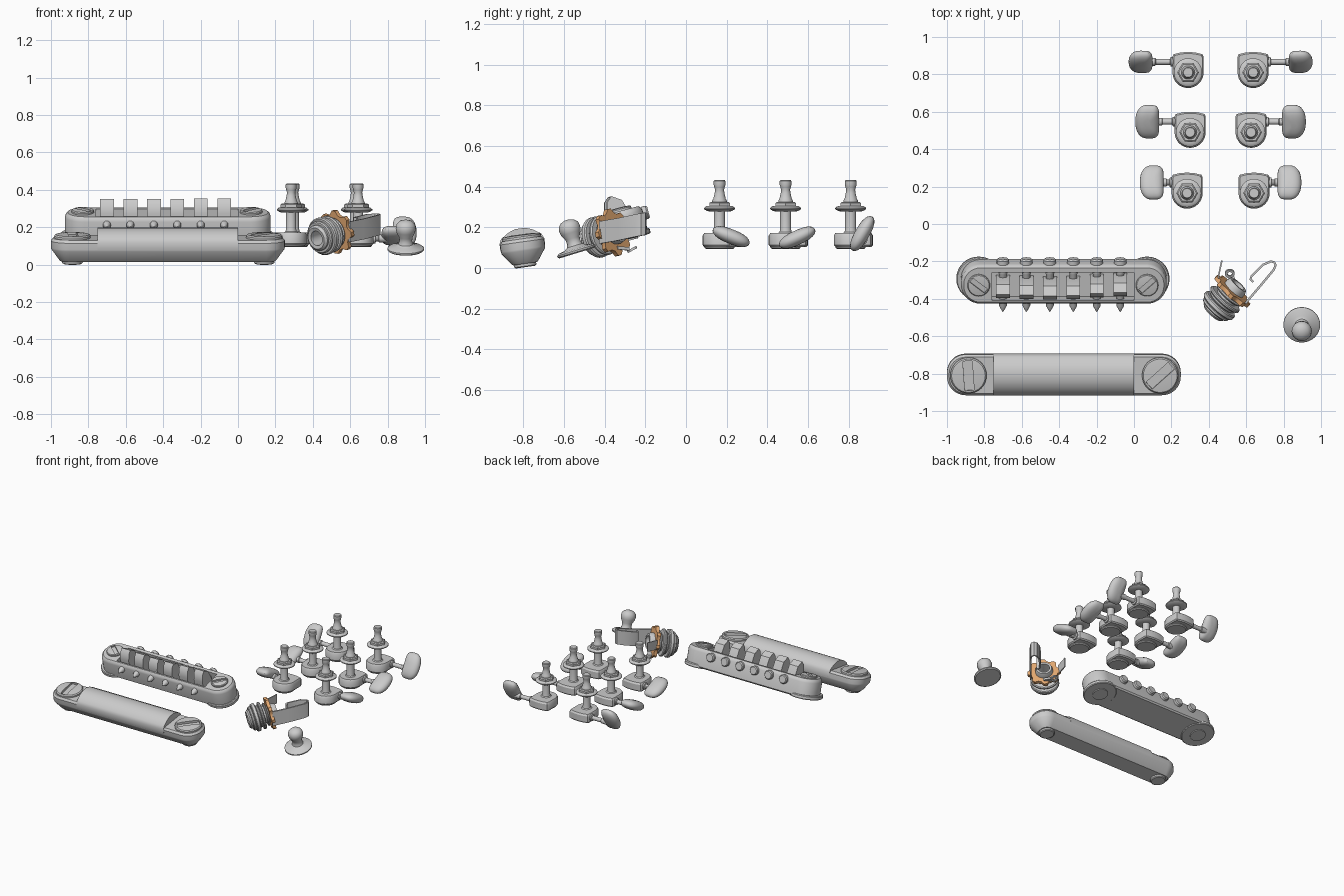
import bpy, bmesh
from math import sin, cos, pi, radians, copysign
from mathutils import Matrix, Vector

if "Cube" in bpy.data.objects:
    bpy.data.objects.remove(bpy.data.objects["Cube"])

T = Matrix.Translation


def loft(name, loops, M=Matrix(), ring=False):
    """Skin equal-length vertex loops; cap the ends, or close into a ring."""
    bm = bmesh.new()
    rows = [[bm.verts.new(M @ Vector(p)) for p in lp] for lp in loops]
    pairs = list(zip(rows, rows[1:])) + ([(rows[-1], rows[0])] if ring else [])
    for a, b in pairs:
        for i in range(len(a)):
            j = (i + 1) % len(a)
            bm.faces.new((a[i], a[j], b[j], b[i]))
    if not ring:
        bm.faces.new(rows[0])
        bm.faces.new(rows[-1])
    bmesh.ops.recalc_face_normals(bm, faces=bm.faces)
    me = bpy.data.meshes.new(name)
    bm.to_mesh(me)
    bm.free()
    ob = bpy.data.objects.new(name, me)
    bpy.context.collection.objects.link(ob)
    return ob


def circle(r, z, n=32, ph=0):
    return [(r * cos(2 * pi * i / n + ph), r * sin(2 * pi * i / n + ph), z) for i in range(n)]


def lathe(name, prof, M=Matrix(), n=32, ring=False):
    return loft(name, [circle(r, z, n) for r, z in prof], M, ring)


def rrect(hx, hy, r, z, k=8):
    pts = []
    for q, (sx, sy) in enumerate([(1, 1), (-1, 1), (-1, -1), (1, -1)]):
        for i in range(k + 1):
            a = (q + i / k) * pi / 2
            pts.append((sx * (hx - r) + r * cos(a), sy * (hy - r) + r * sin(a), z))
    return pts


def slab(name, hx, hy, r, layers, M):
    return loft(name, [rrect(hx - d, hy - d, max(r - d, .005), z) for z, d in layers], M)


def extrude_x(name, prof, x0, x1, M):
    return loft(name, [[(x, y, z) for y, z in prof] for x in (x0, x1)], M)


def box(name, x, y, z, M):
    return extrude_x(name, [(y[0], z[0]), (y[1], z[0]), (y[1], z[1]), (y[0], z[1])], *x, M)


def cut(ob, cutter):
    cutter.hide_render = True
    m = ob.modifiers.new("cut", 'BOOLEAN')
    m.operation, m.object, m.solver = 'DIFFERENCE', cutter, 'EXACT'
    bpy.context.view_layer.objects.active = ob
    bpy.ops.object.modifier_apply(modifier=m.name)
    bpy.data.objects.remove(cutter)


def slotted(name, r, h, slot_w, ang, M):
    ob = lathe(name, [(r, -.02), (r, h * .6), (r * .93, h), (r * .5, h * 1.25)], M)
    cut(ob, box("cutter", (-r * .82, r * .82), (-slot_w, slot_w), (h * .3, 1),
                M @ Matrix.Rotation(radians(ang), 4, 'Z')))


def strip(name, path, width, th=.006):
    """Bent sheet-metal strip, standing on edge along a path."""
    P = [Vector(p) for p in path]
    loops = []
    for i, p in enumerate(P):
        d = (P[min(i + 1, len(P) - 1)] - P[max(i - 1, 0)]).normalized()
        n = Vector((-d.y, d.x, 0)).normalized() * th
        w = Vector((0, 0, width))
        loops.append([p + n + w, p - n + w, p - n - w, p + n - w])
    return loft(name, loops)


# Tailpiece: body, raised bar, slotted studs
tp = T((-.375, -.79, .01)) @ Matrix.Rotation(radians(8), 4, 'X')
slab("tailpiece_body", .625, .11, .1,
     [(.012, .05), (.02, .042), (.075, .002), (.085, 0), (.12, 0), (.135, .012)], tp)
half = [(.065, .025), (.108, .078), (.111, .09), (.111, .125), (.1, .148), (.06, .174), (.025, .187)]
extrude_x("tailpiece_bar", half + [(-y, z) for y, z in reversed(half)], -.375, .375, tp)
for side, x, ang in (("left", -.51, 94), ("right", .515, 42)):
    M = tp @ T((x, 0, .135))
    slotted("tailpiece_screw_" + side, .097, .018, .025, ang, M)
    lathe("tailpiece_stud_" + side, [(.055, .03), (.055, 0), (.048, -.005)], tp @ T((x, 0, 0)))

# Bridge: body with a trough, end flanges, slotted screws
br = T((-.375, -.29, .145)) @ Matrix.Rotation(radians(15), 4, 'X')
body = slab("bridge_body", .55, .11, .105,
            [(0, .01), (.01, 0), (.115, 0), (.13, .005), (.14, .015)], br)
cut(body, box("cutter", (-.385, .375), (-.085, .07), (.06, .3), br))
for side, x, ang in (("left", -.455, -38), ("right", .445, 42)):
    lathe("bridge_flange_" + side, [(.115, -.005), (.12, 0), (.12, .018), (.115, .024)], br @ T((x, 0, 0)))
    lathe("bridge_foot_" + side, [(.055, .01), (.055, -.012)], br @ T((x, 0, 0)))
    slotted("bridge_screw_" + side, .06, .014, .014, ang, br @ T((x, 0, .14)))

# Saddles with their adjusting screws
for i in range(6):
    x = -.326 + .1255 * i
    off = (0, -.004, -.008, -.006, .004, .01)[i]
    prof = [(-.07, .06), (-.07, .15), (-.055, .2), (-.03, .222), (.015, .19), (.035, .12), (.035, .06)]
    extrude_x(f"saddle_{i + 1}", [(y + off, z) for y, z in prof], x - .037, x + .037, br)
    M = br @ T((x, 0, .1)) @ Matrix.Rotation(-pi / 2, 4, 'X')
    lathe(f"saddle_screw_{i + 1}", [(.003, -.158), (.021, -.125), (.021, .05), (.024, .055), (.024, .065),
                                    (.018, .07), (.018, .105), (.033, .106), (.033, .128), (.027, .136)], M, 16)

# Output jack: sleeve, washers, contact plate, springs
axis = Vector((.66, .72, .22)).normalized()
jk = T((.42, -.475, .14)) @ axis.to_track_quat('Z', 'Y').to_matrix().to_4x4()
lathe("jack_sleeve", [(.04, .21), (.04, 0), (.058, -.004), (.07, .008), (.07, .025), (.062, .03),
                      (.062, .19), (.055, .21)], jk, ring=True)
for i, (r, t, h) in enumerate([(.088, .018, .022), (.102, .04, .03), (.08, .07, .02), (.1, .09, .02),
                               (.085, .125, .015)]):
    lathe(f"jack_washer_{i + 1}", [(.05, t), (r - .006, t), (r, t + .006), (r, t + h - .006),
                                   (r - .006, t + h), (.05, t + h)], jk, ring=True)


def gear(z):
    return [((.118 if i % 4 < 2 else .098) * cos(2 * pi * i / 32),
             (.118 if i % 4 < 2 else .098) * sin(2 * pi * i / 32), z) for i in range(32)]


plate = loft("jack_contact_plate", [circle(.055, .148), gear(.148), gear(.172), circle(.055, .172)], jk, True)
mat = bpy.data.materials.new("copper_orange")
mat.diffuse_color = (.78, .4, .17, 1)
mat.use_nodes = True
mat.node_tree.nodes["Principled BSDF"].inputs["Base Color"].default_value = mat.diffuse_color
plate.data.materials.append(mat)
strip("jack_long_spring", [(.595, -.425, .175), (.67, -.337, .19), (.747, -.245, .21), (.757, -.22, .215),
                           (.75, -.205, .218), (.732, -.2, .218), (.69, -.218, .215), (.628, -.28, .2),
                           (.623, -.295, .198), (.637, -.31, .195)], .055)
strip("jack_short_spring", [(.45, -.29, .2), (.46, -.24, .205), (.47, -.195, .21)], .035, .004)
strip("jack_lug_arm", [(.54, -.34, .1), (.518, -.285, .095)], .008, .018)
lathe("jack_lug", [(.012, -.006), (.026, -.006), (.026, .006), (.012, .006)],
      T((.512, -.265, .092)) @ Matrix.Rotation(.5, 4, 'X'), 20, True)

# Strap button
lathe("strap_button", [(.09, -.004), (.098, .002), (.098, .01), (.088, .018), (.055, .024), (.04, .034),
                       (.034, .05), (.036, .072), (.05, .1), (.054, .122), (.049, .143), (.035, .158),
                       (.012, .166)], T((.897, -.537, .078)) @ Matrix.Rotation(radians(17), 4, 'X'))


# Tuners: a mirrored pair per row
def housing_outline(k, z):
    pts = [(.083 * cos(a), .083 * sin(a)) for a in [pi + pi * i / 16 for i in range(17)]]
    pts += [(.083, .085), (.077, .098), (.04, .107), (0, .11), (-.04, .107), (-.077, .098), (-.083, .085)]
    return [(x * k, (y - .01) * k + .01, z) for x, y in pts]


def knob_loop(phi, n=32):
    out = []
    for i in range(n):
        c, s = cos(2 * pi * i / n), sin(2 * pi * i / n)
        e = 2 / (2.3 if c > 0 else 4.5)
        k = cos(phi) ** .75
        out.append((.064 * k * copysign(abs(c) ** e, c), .097 * k * copysign(abs(s) ** e, s),
                    .036 * sin(phi)))
    return out


rows = [(.81, .289, .19, 60, .17), (.49, .30, .165, 25, .15), (.165, .284, .125, -22, .155)]
for r, (py, px, reach, roll, kz) in enumerate(rows, 1):
    for side, s in (("left", -1), ("right", 1)):
        tag = f"{side}_{r}"
        x = .463 + s * (.463 - px)
        M = T((x, py, 0))
        loft("tuner_housing_" + tag, [housing_outline(k, z) for k, z in
                                      ((.92, .105), (1, .113), (1, .16), (.92, .172))], M)
        lathe("tuner_cap_" + tag, [(.074, .12), (.074, .1), (.066, .094)], M)
        lathe("tuner_washer_" + tag, [(.045, .165), (.03, .178), (.027, .19), (.027, .278), (.06, .28),
                                      (.076, .29), (.076, .296), (.066, .304), (.05, .306)], M)
        lathe("tuner_nut_" + tag, [(.058, .3), (.058, .32), (.05, .326)], M, 6)
        lathe("tuner_post_" + tag, [(.036, .32), (.036, .332), (.03, .342), (.024, .37), (.022, .385),
                                    (.026, .4), (.029, .41), (.029, .428), (.025, .433)], M, 24)
        out = T((x, py + .057, .14)) @ Matrix.Rotation(s * pi / 2, 4, 'Y')
        lathe("tuner_stem_" + tag, [(.026, .07), (.026, .092), (.016, .096), (.016, reach - .018),
                                    (.021, reach - .014), (.021, reach + .03)], out, 16)
        K = T((x + s * (reach + .064), py + .057, kz)) @ Matrix.Rotation(radians(roll), 4, 'X')
        loft("tuner_knob_" + tag, [knob_loop(radians(a)) for a in range(-80, 81, 16)],
             K @ Matrix.Diagonal((s, 1, 1, 1)))

# Smooth shading with crisp edges
bpy.ops.object.select_all(action='SELECT')
bpy.ops.object.shade_smooth_by_angle(angle=radians(32))
